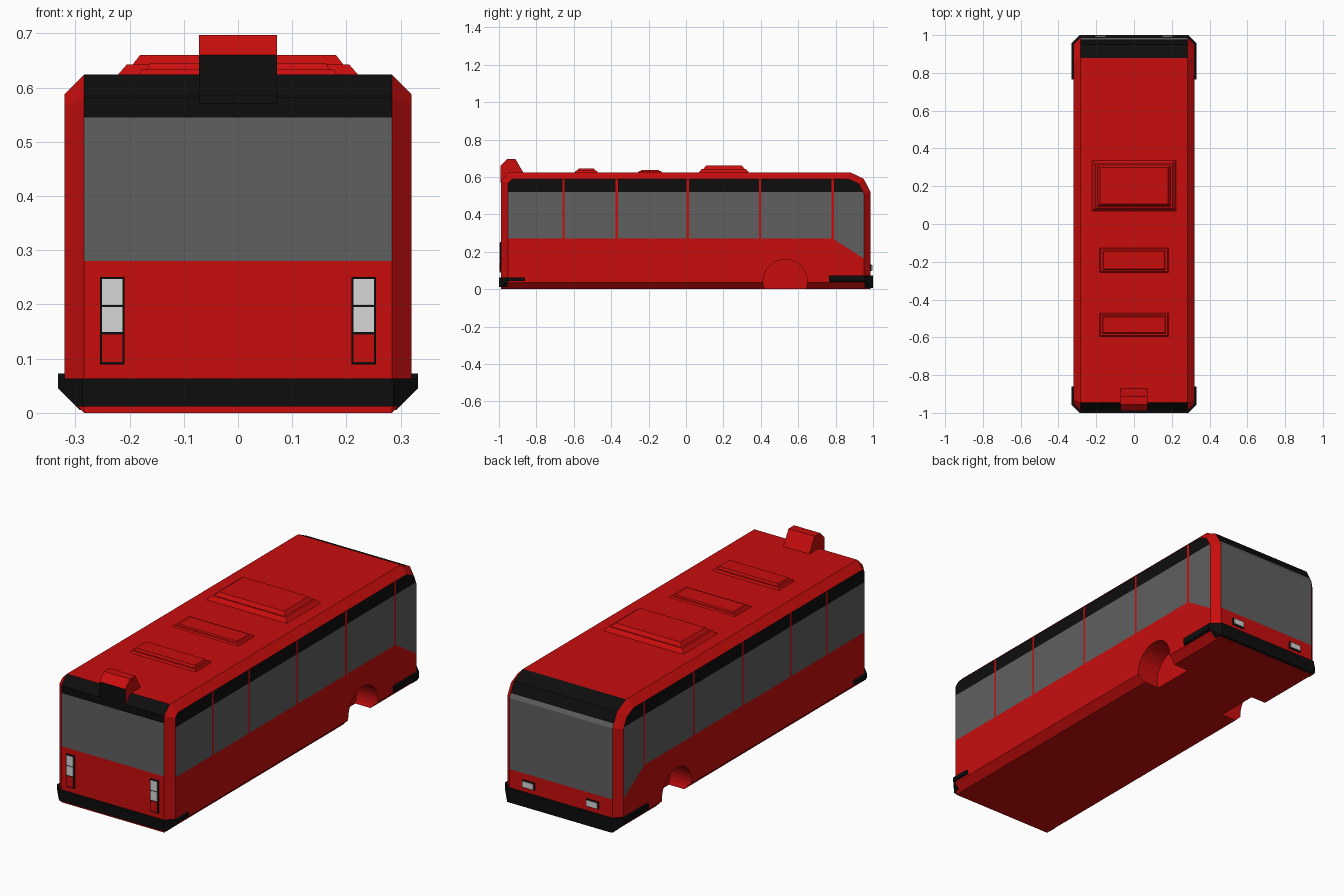
import bpy, bmesh, math
from mathutils import Vector

if "Cube" in bpy.data.objects:
    bpy.data.objects.remove(bpy.data.objects["Cube"])

def material(name, rgb):
    m = bpy.data.materials.new(name)
    m.diffuse_color = (*rgb, 1)
    m.use_nodes = True
    m.node_tree.nodes["Principled BSDF"].inputs["Base Color"].default_value = m.diffuse_color
    return m

RED, BLACK, GLASS, WHITE = range(4)
MATS = [material("red_paint", (0.58, 0.004, 0.004)), material("black_trim", (0.004, 0.004, 0.004)),
        material("grey_glass", (0.115, 0.115, 0.115)), material("white_lens", (0.68, 0.68, 0.68))]

def finish(bm, name, mat=None):
    bmesh.ops.recalc_face_normals(bm, faces=bm.faces)
    if mat is not None:
        for f in bm.faces:
            f.material_index = mat
    me = bpy.data.meshes.new(name)
    bm.to_mesh(me)
    bm.free()
    for m in MATS:
        me.materials.append(m)
    ob = bpy.data.objects.new(name, me)
    bpy.context.collection.objects.link(ob)
    return ob

def extrude_profile(bm, pts, half_width, chamfer=0.0):
    """Side profile (y, z) extruded across x, with its two end caps chamfered."""
    cap = bm.faces.new([bm.verts.new((-half_width, y, z)) for y, z in pts])
    res = bmesh.ops.extrude_face_region(bm, geom=[cap], use_keep_orig=True)
    new = [g for g in res["geom"] if isinstance(g, bmesh.types.BMVert)]
    bmesh.ops.translate(bm, verts=new, vec=(2 * half_width, 0, 0))
    bmesh.ops.recalc_face_normals(bm, faces=bm.faces)
    if chamfer:
        edges = [e for e in bm.edges if abs(e.verts[0].co.x - e.verts[1].co.x) < 1e-4]
        bmesh.ops.bevel(bm, geom=edges, offset=chamfer, segments=1, affect='EDGES', profile=0.5)
    bm.normal_update()

def slice_faces(bm, test, co, no):
    faces = [f for f in bm.faces if test(f)]
    geom = set(faces)
    for f in faces:
        geom.update(f.edges)
        geom.update(f.verts)
    bmesh.ops.bisect_plane(bm, geom=list(geom), plane_co=co, plane_no=no, dist=1e-5)

def trim(bm, co, no):
    """Remove everything on the normal's side and close the cut."""
    res = bmesh.ops.bisect_plane(bm, geom=bm.verts[:] + bm.edges[:] + bm.faces[:],
                                 plane_co=co, plane_no=no, clear_outer=True)
    edges = [g for g in res["geom_cut"] if isinstance(g, bmesh.types.BMEdge)]
    if edges:
        bmesh.ops.holes_fill(bm, edges=edges, sides=0)

def box(name, x, y, z, mat, taper=0.0):
    """Box from ranges; taper pulls the top edges inwards."""
    bm = bmesh.new()
    bmesh.ops.create_cube(bm, size=1)
    for v in bm.verts:
        t = taper if v.co.z > 0 else 0
        sx, sy = math.copysign(t, v.co.x), math.copysign(t, v.co.y)
        v.co = Vector((sum(x) / 2 + v.co.x * (x[1] - x[0]) - sx,
                       sum(y) / 2 + v.co.y * (y[1] - y[0]) - sy,
                       sum(z) / 2 + v.co.z * (z[1] - z[0])))
    return finish(bm, name, mat)

# Body shell
bm = bmesh.new()
extrude_profile(bm, [(-0.988, 0), (-0.988, 0.582), (-0.945, 0.624), (0.88, 0.624),
                     (0.95, 0.59), (0.987, 0.52), (0.987, 0)], 0.32, 0.036)

# Cut window outlines into the sides and ends
side = lambda f: abs(f.normal.x) > 0.99
front = lambda f: f.normal.y < -0.2 and abs(f.normal.x) < 0.1
back = lambda f: f.normal.y > 0.2 and abs(f.normal.x) < 0.1
PILLARS = (-0.655, -0.37, 0.01, 0.395, 0.785)
SLOPE = 0.64
for z in (0.27, 0.52):
    slice_faces(bm, side, (0, 0, z), (0, 0, 1))
slice_faces(bm, side, (0, 0.785, 0.27), (0, SLOPE, 1))
for p in PILLARS:
    for s in (-0.006, 0.006):
        slice_faces(bm, side, (0, p + s, 0), (0, 1, 0))
for z in (0.28, 0.545):
    slice_faces(bm, front, (0, 0, z), (0, 0, 1))
for z in (0.165, 0.54):
    slice_faces(bm, back, (0, 0, z), (0, 0, 1))

# Colour by direction and height
bm.normal_update()
for f in bm.faces:
    c = f.calc_center_median()
    mat = RED
    if side(f):
        sill = min(0.27, 0.27 - (c.y - 0.785) * SLOPE)
        if c.z > sill and not any(abs(c.y - p) < 0.006 for p in PILLARS):
            mat = BLACK if c.z > 0.52 else GLASS
    elif front(f):
        mat = BLACK if c.z > 0.545 else GLASS if c.z > 0.28 else RED
    elif back(f):
        mat = BLACK if c.z > 0.54 else GLASS if c.z > 0.165 else RED
    f.material_index = mat
bmesh.ops.dissolve_limit(bm, angle_limit=0.01, verts=bm.verts, edges=bm.edges, delimit={'MATERIAL'})
body = finish(bm, "bus_body")

# Wheel arches cut out of the body
for y in (-0.59, 0.53):
    for s in (-1, 1):
        bm = bmesh.new()
        bmesh.ops.create_cone(bm, cap_ends=True, segments=32, radius1=0.118, radius2=0.118, depth=0.2)
        for v in bm.verts:
            v.co = Vector((v.co.z + s * 0.3, v.co.x + y, v.co.y + 0.042))
        cutter = finish(bm, "arch_cutter", RED)
        cutter.hide_render = True
        mod = body.modifiers.new("arch", 'BOOLEAN')
        mod.operation, mod.solver, mod.object = 'DIFFERENCE', 'EXACT', cutter
        bpy.context.view_layer.objects.active = body
        bpy.ops.object.modifier_apply(modifier=mod.name)
        bpy.data.objects.remove(cutter)

# Bumpers: end bar plus a shallower wrap along the sides
def bumper(name, d, y0, y1, z0, z1):
    bm = bmesh.new()
    extrude_profile(bm, [(-1, 0), (-1, 0.3), (1, 0.3), (1, 0)], 0.332, 0.045)
    trim(bm, (0, d * y0, 0), (0, -d, 0))
    if y1 < 1:
        trim(bm, (0, d * y1, 0), (0, d, 0))
    trim(bm, (0, 0, z0), (0, 0, -1))
    trim(bm, (0, 0, z1), (0, 0, 1))
    finish(bm, name, BLACK)

bumper("front_bumper", -1, 0.955, 1, 0.012, 0.063)
bumper("front_bumper_wrap", -1, 0.86, 0.955, 0.045, 0.063)
bumper("back_bumper", 1, 0.955, 1, 0.005, 0.073)
bumper("back_bumper_wrap", 1, 0.765, 0.955, 0.038, 0.073)

# Light clusters on both ends
for s, n in ((-1, "left"), (1, "right")):
    def span(a, b):
        return tuple(sorted((s * a, s * b)))
    box(n + "_front_light_frame", span(0.209, 0.255), (-0.994, -0.987), (0.089, 0.251), BLACK)
    for z, m in (((0.094, 0.145), RED), ((0.149, 0.195), WHITE), ((0.199, 0.247), WHITE)):
        box(n + "_front_lens", span(0.213, 0.251), (-0.996, -0.99), z, m)
    box(n + "_back_light_frame", span(0.143, 0.21), (0.985, 0.993), (0.097, 0.133), BLACK)
    box(n + "_back_lens", span(0.147, 0.206), (0.99, 0.998), (0.101, 0.129), WHITE)

# Roof hatches, two tiers each
box("large_hatch_base", (-0.225, 0.225), (0.065, 0.34), (0.62, 0.643), RED, 0.02)
box("large_hatch_lid", (-0.194, 0.194), (0.093, 0.313), (0.643, 0.66), RED, 0.013)
box("middle_hatch_base", (-0.185, 0.185), (-0.26, -0.125), (0.62, 0.631), RED, 0.008)
box("middle_hatch_lid", (-0.165, 0.165), (-0.243, -0.142), (0.631, 0.637), RED, 0.004)
box("small_hatch_base", (-0.185, 0.185), (-0.597, -0.47), (0.62, 0.634), RED, 0.008)
box("small_hatch_lid", (-0.168, 0.168), (-0.58, -0.487), (0.634, 0.645), RED, 0.005)

# Roof sign box with black front
bm = bmesh.new()
extrude_profile(bm, [(-0.991, 0.57), (-0.991, 0.66), (-0.955, 0.697), (-0.912, 0.697), (-0.868, 0.62), (-0.9, 0.57)], 0.072)
for f in bm.faces:
    f.material_index = BLACK if f.normal.y < -0.95 else RED
finish(bm, "roof_sign_box")
